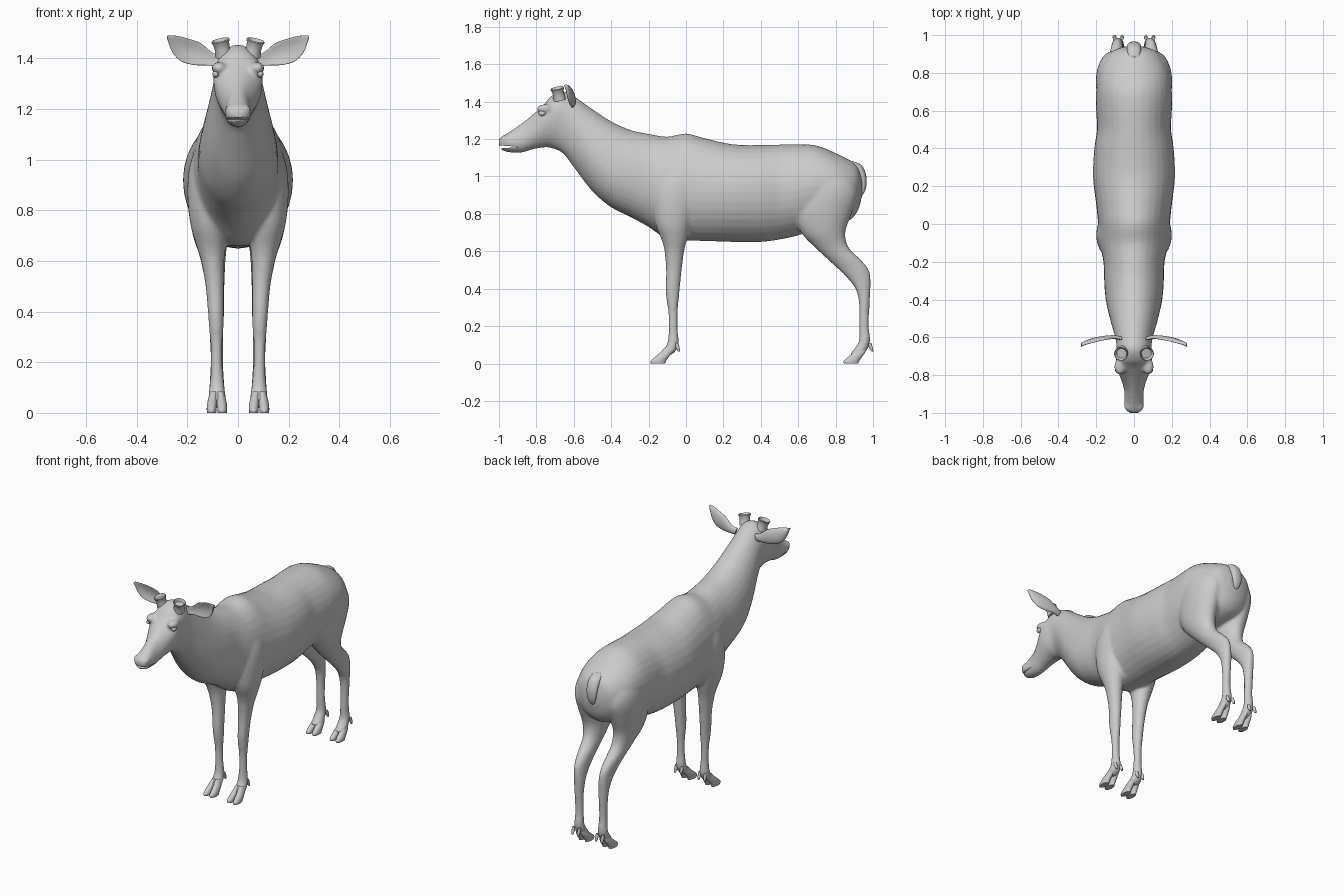
import bpy, bmesh, math
from mathutils import Vector, Matrix

if "Cube" in bpy.data.objects:
    bpy.data.objects.remove(bpy.data.objects["Cube"])

coat = bpy.data.materials.new("grey coat")
coat.diffuse_color = (0.6, 0.6, 0.6, 1)
coat.use_nodes = True
coat.node_tree.nodes["Principled BSDF"].inputs["Base Color"].default_value = coat.diffuse_color


def spline(rows, steps=4):
    """Catmull-Rom interpolation between rows of section values."""
    out = []
    for i in range(len(rows) - 1):
        p = [rows[max(i - 1, 0)], rows[i], rows[i + 1], rows[min(i + 2, len(rows) - 1)]]
        for s in range(steps):
            t = s / steps
            out.append([0.5 * (2 * b + (c - a) * t + (2 * a - 5 * b + 4 * c - d) * t * t
                               + (3 * b - a - 3 * c + d) * t ** 3) for a, b, c, d in zip(*p)])
    return out + [list(rows[-1])]


def loft(bm, rings):
    """Skin closed rings of points and cap both ends."""
    vs = [[bm.verts.new(p) for p in r] for r in rings]
    n = len(vs[0])
    faces = [bm.faces.new((a[i], a[(i + 1) % n], b[(i + 1) % n], b[i]))
             for a, b in zip(vs, vs[1:]) for i in range(n)]
    faces += [bm.faces.new(vs[0]), bm.faces.new(vs[-1])]
    bmesh.ops.recalc_face_normals(bm, faces=faces)


ANG = [2 * math.pi * i / 32 for i in range(32)]


def trunk_ring(y, top, bottom, w, mid):
    return [Vector((w * math.sin(a), y,
                    mid + math.cos(a) * (top - mid if math.cos(a) > 0 else mid - bottom))) for a in ANG]


def leg_ring(z, y0, y1, x, w, side):
    return [Vector((side * x + w * math.cos(a), (y0 + y1) / 2 + (y1 - y0) / 2 * math.sin(a), z)) for a in ANG]


def blob(bm, centre, scale):
    bmesh.ops.create_uvsphere(bm, u_segments=20, v_segments=12, radius=1,
                              matrix=Matrix.Translation(centre) @ Matrix.Diagonal((*scale, 1)))


def finish(bm, name, angle=50):
    me = bpy.data.meshes.new(name)
    bm.to_mesh(me)
    bm.free()
    ob = bpy.data.objects.new(name, me)
    bpy.context.collection.objects.link(ob)
    me.materials.append(coat)
    bpy.ops.object.select_all(action='DESELECT')
    ob.select_set(True)
    bpy.context.view_layer.objects.active = ob
    bpy.ops.object.shade_smooth_by_angle(angle=math.radians(angle))
    return ob


# Sections from nose to rump: y, top, bottom, half width, height of widest point
TRUNK = [
    (-1.0, 1.20, 1.165, .024, 1.18), (-.985, 1.215, 1.142, .041, 1.18),
    (-.95, 1.235, 1.13, .05, 1.18), (-.88, 1.283, 1.128, .052, 1.19),
    (-.82, 1.33, 1.145, .07, 1.24), (-.76, 1.385, 1.155, .093, 1.30),
    (-.72, 1.43, 1.152, .097, 1.32), (-.66, 1.455, 1.125, .092, 1.33),
    (-.6, 1.43, 1.05, .1, 1.26), (-.5, 1.36, .92, .128, 1.12),
    (-.4, 1.295, .835, .15, 1.03), (-.3, 1.25, .785, .158, 1.0),
    (-.2, 1.228, .73, .162, .97), (-.1, 1.213, .665, .183, .93),
    (0, 1.23, .657, .19, .92), (.1, 1.205, .655, .2, .92),
    (.25, 1.172, .65, .217, .92), (.4, 1.168, .65, .21, .92),
    (.5, 1.17, .663, .196, .92), (.6, 1.172, .685, .2, .93),
    (.7, 1.165, .72, .2, .95), (.8, 1.125, .74, .186, .96),
    (.88, 1.085, .77, .15, .95), (.92, 1.05, .82, .108, .95), (.94, .99, .89, .045, .94)]

# Leg sections: z, front y, back y, centre x, half width
FRONT_LEG = [
    (1.13, -.12, .06, .085, .04), (1.0, -.17, .08, .105, .08), (.88, -.185, .07, .11, .09),
    (.75, -.165, .03, .113, .076), (.66, -.13, .005, .106, .058), (.6, -.115, -.01, .1, .046),
    (.5, -.107, -.023, .092, .036), (.4, -.11, -.033, .088, .031), (.34, -.104, -.039, .086, .029),
    (.27, -.094, -.044, .085, .024), (.18, -.092, -.044, .084, .024), (.11, -.1, -.038, .083, .029),
    (.07, -.122, -.052, .083, .034), (.045, -.14, -.08, .083, .032)]
HIND_LEG = [
    (1.06, .66, .85, .09, .05), (.98, .61, .9, .105, .085), (.9, .59, .917, .108, .094),
    (.8, .575, .885, .112, .084), (.7, .615, .852, .108, .07), (.62, .69, .87, .1, .052),
    (.55, .765, .94, .094, .042), (.5, .82, .978, .09, .036), (.44, .878, .988, .087, .032),
    (.38, .914, .985, .085, .03), (.3, .926, .981, .085, .026), (.2, .926, .977, .084, .025),
    (.12, .924, .985, .083, .029), (.07, .893, .965, .083, .034), (.045, .875, .935, .083, .032)]

# Body: trunk, neck, head and legs fused into one skin
bm = bmesh.new()
loft(bm, [trunk_ring(*r) for r in spline(TRUNK)])
for side in (-1, 1):
    for leg in (FRONT_LEG, HIND_LEG):
        loft(bm, [leg_ring(*r, side) for r in spline(leg)])
    blob(bm, (side * .075, -.755, 1.362), (.03, .045, .024))   # brow
    blob(bm, (side * .03, -.965, 1.195), (.022, .028, .022))   # nostril
body = finish(bm, "body", 180)
fuse = body.modifiers.new("fuse", 'REMESH')
fuse.mode, fuse.voxel_size, fuse.use_smooth_shade = 'VOXEL', .01, True
soften = body.modifiers.new("soften", 'SMOOTH')
soften.factor, soften.iterations = .5, 4

# Mouth slit cut between the lips
bm = bmesh.new()
loft(bm, [[Vector((x, y, 1.158 + s * h)) for x, s in ((-.1, -1), (.1, -1), (.1, 1), (-.1, 1))]
          for y, h in ((-1.05, .012), (-.9, .001))])
slit = finish(bm, "mouth_cutter")
slit.hide_render = True
slit.hide_set(True)
cut = body.modifiers.new("mouth", 'BOOLEAN')
cut.operation, cut.object, cut.solver = 'DIFFERENCE', slit, 'EXACT'

for side, tag in ((-1, "right"), (1, "left")):
    # Ear: flattened leaf, cupped towards the front
    bm = bmesh.new()
    rings = []
    for x, y, z, h in spline([(.07, -.61, 1.39, .022), (.11, -.605, 1.398, .026), (.16, -.612, 1.417, .043),
                              (.21, -.622, 1.433, .045), (.25, -.633, 1.457, .032), (.28, -.642, 1.487, .004)]):
        rings.append([Vector((side * (x - .3 * h * math.cos(a)), y + .011 * math.sin(a)
                      + (.4 * h * (1 - math.cos(a) ** 2) if math.sin(a) < 0 else .2 * h * math.sin(a)),
                      z + h * math.cos(a))) for a in ANG])
    loft(bm, rings)
    finish(bm, tag + "_ear", 70)

    # Antler stump: flared stub with a hollow top
    bm = bmesh.new()
    axis = Vector((side * .22, -.2, 1)).normalized()
    u = axis.cross(Vector((0, 1, 0))).normalized()
    v = axis.cross(u)
    base = Vector((side * .056, -.676, 1.41))
    loft(bm, [[base + axis * d + (u * math.cos(a) + v * math.sin(a)) * r for a in ANG]
              for d, r in ((0, .034), (.03, .03), (.05, .032), (.062, .037), (.066, .034), (.045, .026))])
    finish(bm, tag + "_antler_stump")

    # Eye
    bm = bmesh.new()
    blob(bm, (side * .088, -.768, 1.338), (.013, .02, .014))
    finish(bm, tag + "_eye")

    # Cloven hooves and dewclaws
    for part, oy in (("front", 0), ("hind", 1.033)):
        bm = bmesh.new()
        for off in (-.02, .02):
            x = .083 + off
            loft(bm, [leg_ring(z, y0 + oy, y1 + oy, x + off * k, w, side) for z, y0, y1, k, w in spline(
                [(.085, -.115, -.065, -.4, .014), (.055, -.142, -.078, -.15, .018), (.03, -.172, -.096, 0, .0195),
                 (.012, -.19, -.108, .05, .0195), (0, -.188, -.112, .05, .018)])])
            loft(bm, [leg_ring(z, y0 + oy, y1 + oy, x, w, side) for z, y0, y1, w in
                      ((.11, -.06, -.042, .008), (.085, -.055, -.034, .01), (.065, -.042, -.031, .005))])
        finish(bm, f"{tag}_{part}_hoof")

# Tail: short drooping stub
bm = bmesh.new()
loft(bm, [[Vector((w * math.cos(a), y + t * math.sin(a), z + .4 * t * math.sin(a))) for a in ANG]
          for y, z, w, t in spline([(.87, 1.075, .028, .02), (.915, 1.05, .036, .024), (.943, 1.0, .036, .02),
                                    (.95, .95, .03, .015), (.945, .915, .02, .011), (.938, .897, .006, .004)])])
finish(bm, "tail", 70)
